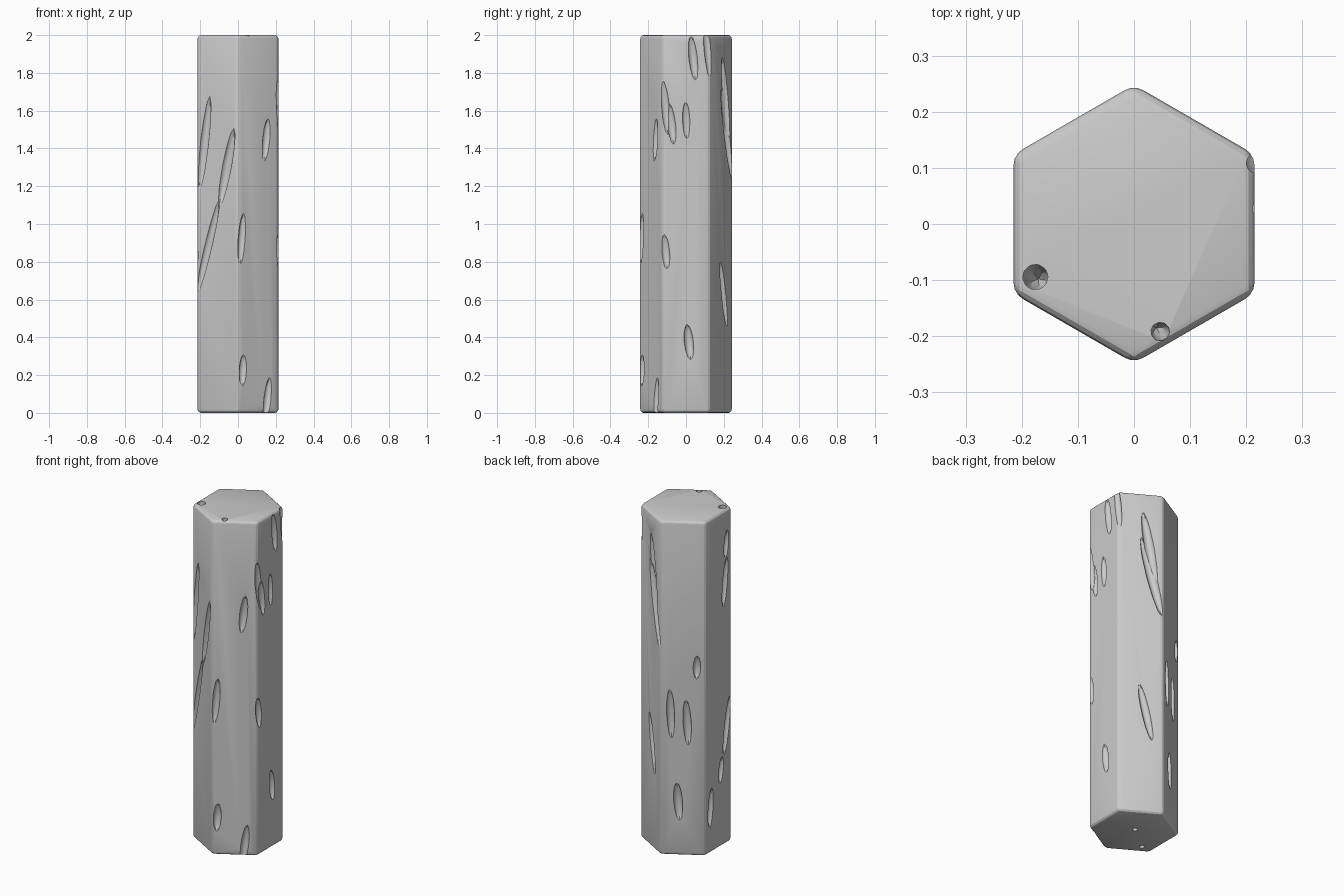
import bpy, bmesh, math
from mathutils import Vector, Matrix

if "Cube" in bpy.data.objects:
    bpy.data.objects.remove(bpy.data.objects["Cube"])

R, H = 0.248, 2.0
APOTHEM = R * math.cos(math.radians(30))

# Hexagonal post with rounded edges
bm = bmesh.new()
bmesh.ops.create_cone(bm, cap_ends=True, segments=6, radius1=R, radius2=R, depth=H,
                      matrix=Matrix.Translation((0, 0, H / 2)))
# turn so that corners point along +-y
best = max(v.co.y for v in bm.verts)
if best < R * 0.95:
    bmesh.ops.rotate(bm, verts=bm.verts, matrix=Matrix.Rotation(math.radians(30), 3, 'Z'))
bmesh.ops.bevel(bm, geom=list(bm.edges), offset=0.02, segments=3, profile=0.5, affect='EDGES')
mesh = bpy.data.meshes.new("hex_post")
bm.to_mesh(mesh)
bm.free()
post = bpy.data.objects.new("hex_post", mesh)
bpy.context.collection.objects.link(post)

# Chisel marks: long faceted ellipsoids gathered in one cutter
cut = bmesh.new()


def chip(top, bottom, width):
    axis = top - bottom
    rot = axis.to_track_quat('Z', 'Y').to_matrix().to_4x4()
    size = Matrix.Diagonal((width / 2, width / 2, axis.length / 2, 1))
    bmesh.ops.create_icosphere(cut, subdivisions=2, radius=1,
                               matrix=Matrix.Translation((top + bottom) / 2) @ rot @ size)


def on_face(angle, u, z):
    a = math.radians(angle)
    n, t = Vector((math.cos(a), math.sin(a), 0)), Vector((-math.sin(a), math.cos(a), 0))
    return n * (APOTHEM + 0.002) + t * u + Vector((0, 0, z))


# face angle: (u top, z top, u bottom, z bottom, width)
marks = {
    -120: [(-.048, 1.68, -.115, 1.17, .05), (.1, 1.51, .01, 1.09, .055),
           (.01, 1.13, -.13, .62, .045)],
    -60: [(.06, 1.56, .037, 1.33, .044), (-.09, 1.06, -.112, .78, .042),
          (-.09, .31, -.098, .14, .045), (.07, .19, .04, -.06, .044)],
    0: [(.025, 2.0, .05, 1.76, .047), (.1, 2.06, .14, 1.73, .045),
        (-.125, 1.77, -.095, 1.47, .046), (-.09, 1.64, -.065, 1.42, .046),
        (-.002, 1.65, .004, 1.45, .04), (-.117, .95, -.1, .76, .045),
        (.005, .47, .025, .28, .05)],
    60: [(.01, 1.89, .085, 1.42, .055), (0, 1.73, .118, 1.23, .055),
         (-.01, .81, .062, .45, .045)],
    120: [(.08, 1.2, .076, 1.06, .042), (-.07, 1.0, -.06, .7, .045),
          (.018, .94, .032, .66, .046), (-.032, .44, -.016, .21, .05)],
    180: [(.085, 1.88, .065, 1.71, .042), (.08, 1.72, .045, 1.42, .046),
          (.11, .88, .05, .53, .046), (.035, .54, .015, .38, .042),
          (-.062, .39, -.085, .15, .046)],
}
for angle, rows in marks.items():
    for u0, z0, u1, z1, w in rows:
        chip(on_face(angle, u0, z0), on_face(angle, u1, z1), w)

# Pits in the top and bottom ends
chip(Vector((-.18, -.092, 2.1)), Vector((-.17, -.098, 1.86)), .047)
chip(Vector((.055, -.2, 2.12)), Vector((.04, -.185, 1.9)), .034)
chip(Vector((.01, .02, .2)), Vector((.01, .02, -.03)), .046)
chip(Vector((-.14, -.1, .2)), Vector((-.14, -.1, -.03)), .046)

cut_mesh = bpy.data.meshes.new("chip_cutter")
cut.to_mesh(cut_mesh)
cut.free()
cutter = bpy.data.objects.new("chip_cutter", cut_mesh)
bpy.context.collection.objects.link(cutter)
cutter.hide_render = True

# Carve the post, then drop the cutter
mod = post.modifiers.new("carve", 'BOOLEAN')
mod.operation, mod.solver, mod.object, mod.use_self = 'DIFFERENCE', 'EXACT', cutter, True
bpy.context.view_layer.objects.active = post
post.select_set(True)
bpy.ops.object.modifier_apply(modifier=mod.name)
bpy.data.objects.remove(cutter)
bpy.ops.object.shade_smooth_by_angle(angle=math.radians(20))
